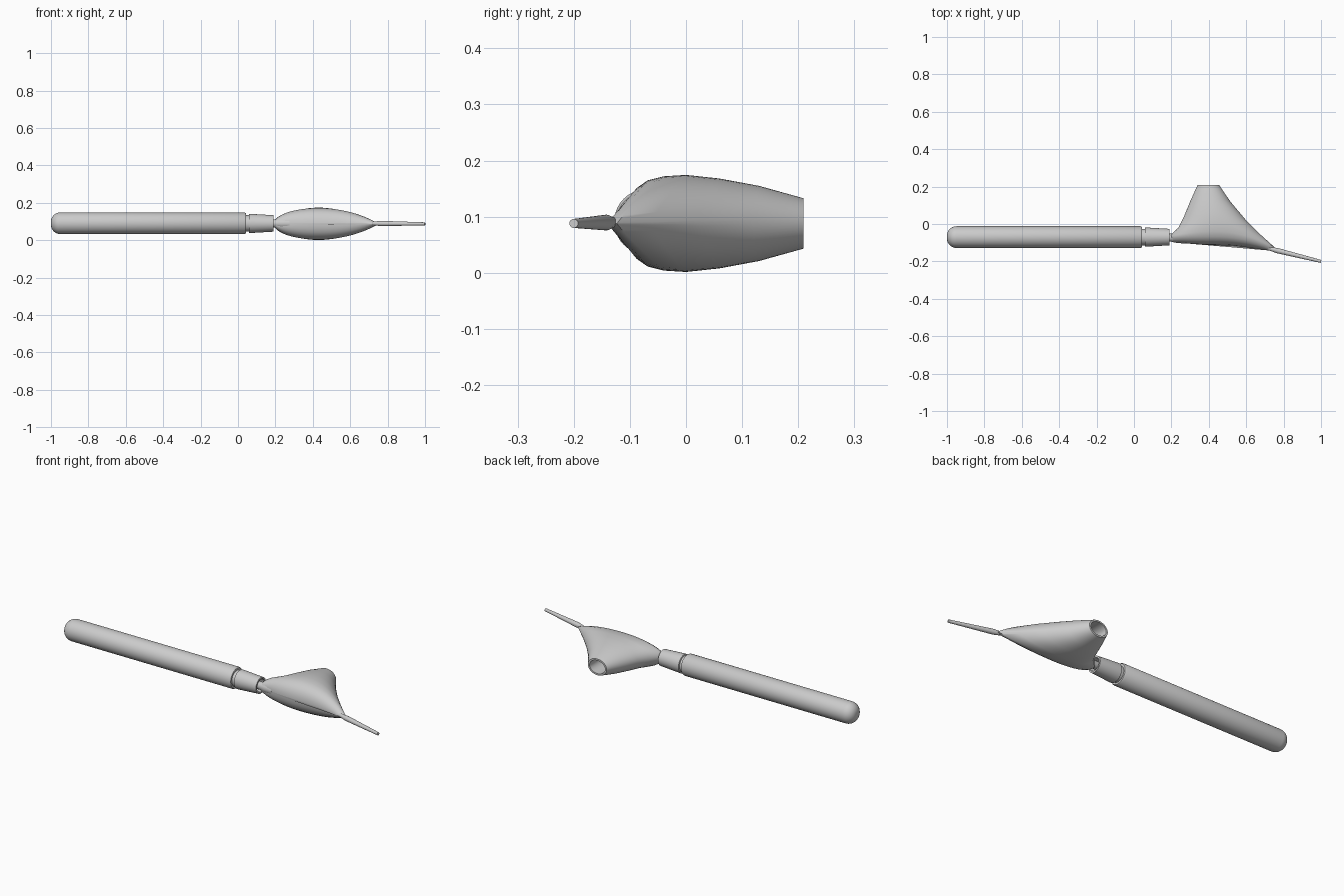
import bpy, bmesh, math
from mathutils import Vector

cube = bpy.data.objects.get("Cube")
if cube:
    bpy.data.objects.remove(cube)

grey = bpy.data.materials.new("plain grey")
grey.use_nodes = True
grey.diffuse_color = (0.6, 0.6, 0.6, 1)
grey.node_tree.nodes["Principled BSDF"].inputs["Base Color"].default_value = (0.6, 0.6, 0.6, 1)

MID_Z = 0.09
SIDES = 40


def loft(name, rings, angle=35):
    """Skin a list of point rings, closing both ends."""
    bm = bmesh.new()
    loops = [[bm.verts.new(p) for p in ring] for ring in rings]
    for a, b in zip(loops, loops[1:]):
        for i in range(len(a)):
            j = (i + 1) % len(a)
            bm.faces.new((a[i], a[j], b[j], b[i]))
    bm.faces.new(loops[0][::-1])
    bm.faces.new(loops[-1])
    bmesh.ops.remove_doubles(bm, verts=bm.verts, dist=0.0002)
    bmesh.ops.recalc_face_normals(bm, faces=bm.faces)
    mesh = bpy.data.meshes.new(name)
    bm.to_mesh(mesh)
    bm.free()
    mesh.materials.append(grey)
    obj = bpy.data.objects.new(name, mesh)
    bpy.context.collection.objects.link(obj)
    bpy.ops.object.select_all(action='DESELECT')
    obj.select_set(True)
    bpy.context.view_layer.objects.active = obj
    bpy.ops.object.shade_smooth_by_angle(angle=math.radians(angle))
    return obj


def turned(name, profile, start, direction):
    """Turn a (distance, radius) profile around an axis."""
    axis = Vector(direction).normalized()
    side = axis.cross(Vector((0, 0, 1))).normalized()
    up = side.cross(axis)
    angles = [2 * math.pi * i / SIDES for i in range(SIDES)]
    rings = [[Vector(start) + axis * d + (side * math.cos(t) + up * math.sin(t)) * r
              for t in angles] for d, r in profile]
    return loft(name, rings)


# Long handle with a rounded butt and a chamfered front end
R, ROUND = 0.058, 0.05
butt = [(ROUND * (1 - math.cos(t)), R - ROUND + ROUND * math.sin(t))
        for t in [math.pi / 2 * i / 8 for i in range(9)]]
turned("handle", butt + [(1.035, R), (1.042, 0.054), (1.042, 0.03)],
       (-1, -0.07, 0.091), (1, 0, 0))

# Tapered collar with a narrow groove and a recessed mouth
turned("collar", [(0, 0.044), (0.018, 0.044), (0.02, 0.051), (0.03, 0.051), (0.15, 0.044),
                  (0.15, 0.035), (0.12, 0.033)], (0.04, -0.07, MID_Z), (1, 0, 0))

# Neck joining collar and body
turned("neck", [(0, 0.021), (0.04, 0.021), (0.075, 0.028), (0.12, 0.03)],
       (0.155, -0.072, MID_Z), (1, -0.02, 0))

# Thin tapering spout
turned("spout", [(0, 0.008), (0.06, 0.014), (0.3, 0.008)],
       (0.7085, -0.128, MID_Z), (0.291, -0.072, -0.002))


def body_ring(y, centre, left, right, half_z, bend_left, bend_right, power):
    """Flattened oval whose two ends bend forwards or back."""
    ring = []
    for i in range(64):
        t = 2 * math.pi * i / 64
        c, s = math.cos(t), math.sin(t)
        reach, bend, p = (right - centre, bend_right, power) if c > 0 else (centre - left, bend_left, 1)
        z = math.copysign(abs(s) ** p, s) * half_z
        ring.append(Vector((centre + c * reach, y + bend * c * c, MID_Z - 0.002 + z)))
    return ring


# Flattened body: wide front edge narrowing back to a round hollow mouth
stations = [
    (-0.112, 0.43, 0.19, 0.75, 0.004, 0.022, -0.035, 1.8),
    (-0.109, 0.43, 0.19, 0.75, 0.025, 0.018, -0.035, 1.8),
    (-0.101, 0.43, 0.19, 0.75, 0.046, 0.012, -0.038, 1.8),
    (-0.088, 0.43, 0.19, 0.75, 0.063, 0.004, -0.047, 1.8),
    (-0.068, 0.43, 0.19, 0.75, 0.077, -0.007, -0.062, 1.8),
    (-0.040, 0.43, 0.19, 0.75, 0.084, -0.024, -0.083, 1.8),
    (0.000, 0.43, 0.237, 0.68, 0.0865, -0.020, -0.060, 1.5),
    (0.060, 0.42, 0.267, 0.595, 0.080, -0.020, -0.035, 1.2),
    (0.130, 0.41, 0.300, 0.515, 0.067, -0.010, -0.010, 1),
    (0.209, 0.398, 0.340, 0.455, 0.045, 0, 0, 1),
    (0.209, 0.398, 0.350, 0.445, 0.036, 0, 0, 1),
    (0.110, 0.398, 0.350, 0.445, 0.036, 0, 0, 1),
]
loft("body", [body_ring(*s) for s in stations], 50)
